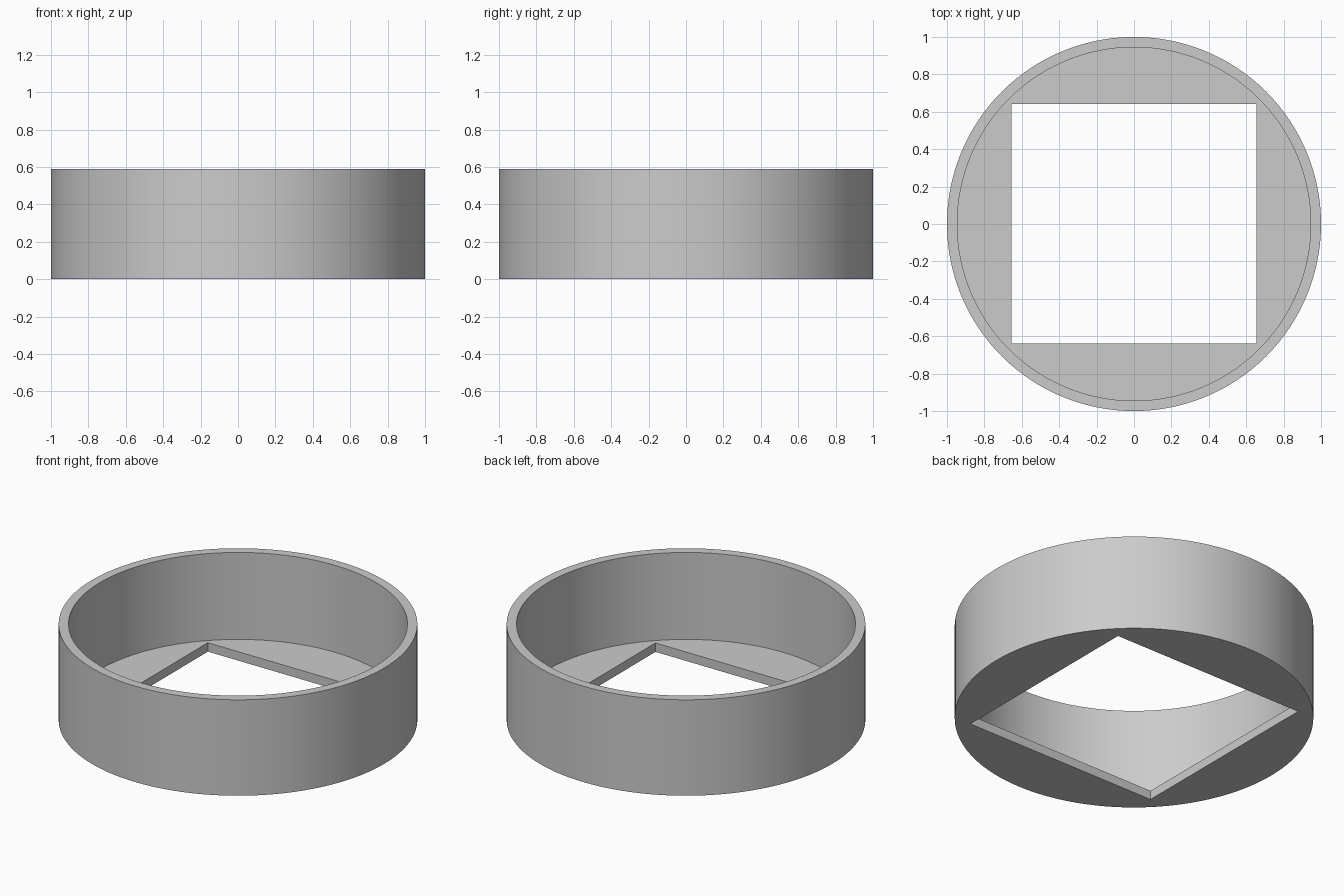
import bpy

RADIUS, HEIGHT = 1.0, 0.59
WALL, FLOOR = 0.055, 0.055
HOLE_X, HOLE_Y = 1.31, 1.28
SEGMENTS = 128

cube = bpy.data.objects.get("Cube")
if cube:
    bpy.data.objects.remove(cube, do_unlink=True)

# Single grey material
grey = bpy.data.materials.new("plain grey")
grey.use_nodes = True
colour = (0.6, 0.6, 0.6, 1)
grey.diffuse_color = colour
grey.node_tree.nodes["Principled BSDF"].inputs["Base Color"].default_value = colour


def cylinder(name, radius, bottom, top):
    bpy.ops.mesh.primitive_cylinder_add(
        vertices=SEGMENTS, radius=radius, depth=top - bottom,
        location=(0, 0, (bottom + top) / 2))
    obj = bpy.context.object
    obj.name = name
    return obj


def cut(body, cutter):
    """Subtract the cutter from the body, then discard the cutter."""
    cutter.hide_render = True
    mod = body.modifiers.new("cut", "BOOLEAN")
    mod.operation = "DIFFERENCE"
    mod.solver = "EXACT"
    mod.object = cutter
    bpy.context.view_layer.objects.active = body
    bpy.ops.object.modifier_apply(modifier=mod.name)
    bpy.data.objects.remove(cutter, do_unlink=True)


# Round tray body
tray = cylinder("round_tray", RADIUS, 0, HEIGHT)
tray.data.materials.append(grey)

# Round cavity, open at the top
cut(tray, cylinder("cavity_cutter", RADIUS - WALL, FLOOR, HEIGHT + 0.2))

# Rectangular opening through the floor
bpy.ops.mesh.primitive_cube_add(size=1, location=(0, 0.002, 0))
opening = bpy.context.object
opening.name = "opening_cutter"
opening.scale = (HOLE_X, HOLE_Y, 0.4)
cut(tray, opening)

# Smooth walls with crisp rims
bpy.ops.object.select_all(action="DESELECT")
tray.select_set(True)
bpy.context.view_layer.objects.active = tray
bpy.ops.object.shade_smooth_by_angle(angle=0.5)
